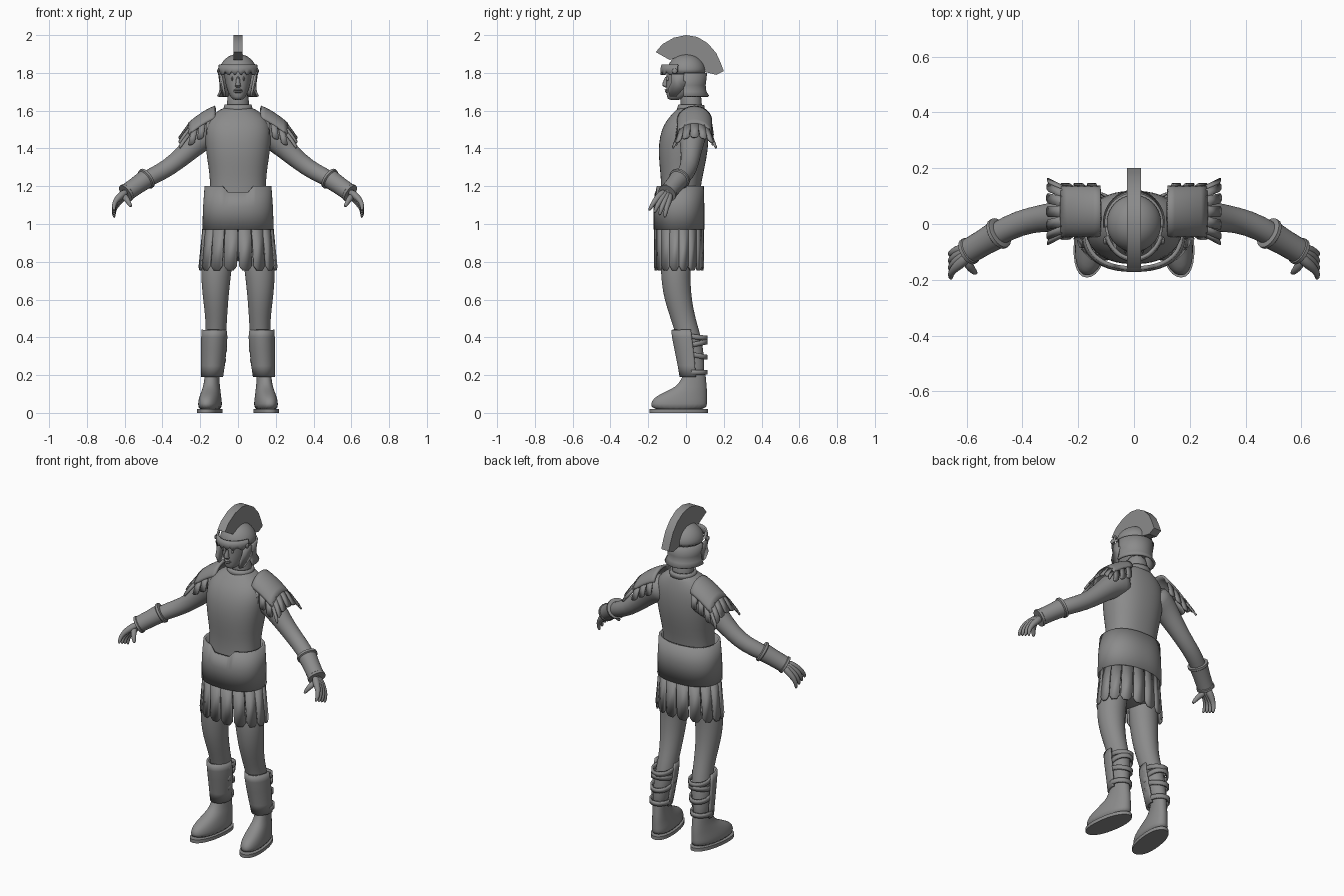
import bpy, bmesh
from math import sin, cos, pi, radians
from mathutils import Vector, Matrix

if "Cube" in bpy.data.objects:
    bpy.data.objects.remove(bpy.data.objects["Cube"])

grey = bpy.data.materials.new("plain_grey")
grey.use_nodes = True
grey.diffuse_color = (0.26, 0.26, 0.26, 1)
grey.node_tree.nodes["Principled BSDF"].inputs["Base Color"].default_value = grey.diffuse_color
parts = []


def finish(name, bm, mirror=False, thick=0, smooth=0):
    """Turn a bmesh into a named object with its modifiers."""
    bmesh.ops.recalc_face_normals(bm, faces=bm.faces)
    mesh = bpy.data.meshes.new(name)
    bm.to_mesh(mesh)
    bm.free()
    mesh.materials.append(grey)
    ob = bpy.data.objects.new(name, mesh)
    bpy.context.collection.objects.link(ob)
    parts.append(ob)
    if mirror:
        ob.modifiers.new("mirror", "MIRROR").use_mirror_merge = False
    if thick:
        mod = ob.modifiers.new("thickness", "SOLIDIFY")
        mod.thickness, mod.offset = thick, 0
    if smooth:
        mod = ob.modifiers.new("smooth", "SUBSURF")
        mod.levels = mod.render_levels = smooth
    return ob


def bridge(bm, rings, closed=True, cap=True):
    """Skin a series of point rings."""
    rows = [[bm.verts.new(p) for p in ring] for ring in rings]
    n = len(rows[0])
    for low, high in zip(rows, rows[1:]):
        for i in range(n if closed else n - 1):
            j = (i + 1) % n
            bm.faces.new((low[i], low[j], high[j], high[i]))
    if closed and cap:
        bm.faces.new(rows[0])
        bm.faces.new(rows[-1])


def stack(name, levels, arc=None, cap=True, power=2, seg=28, warp=None, **kw):
    """Horizontal ovals given as (z, front y, back y, centre x, half width)."""
    a0, a1 = [radians(a) for a in arc or (0, 360)]
    count = seg + 1 if arc else seg

    def curve(v):
        return abs(v) ** (2 / power) * (1 if v > 0 else -1)

    rings = []
    for z, front, back, cx, rx in levels:
        ring = []
        for i in range(count):
            a = a0 + (a1 - a0) * i / seg
            p = Vector((cx + rx * curve(cos(a)),
                        (front + back) / 2 + (back - front) / 2 * curve(sin(a)), z))
            ring.append(warp(p) if warp else p)
        rings.append(ring)
    bm = bmesh.new()
    bridge(bm, rings, closed=not arc, cap=cap)
    return finish(name, bm, **kw)


def tube(bm, path, seg=12):
    """Round limb through (point, radius) pairs."""
    pts = [Vector(p) for p, r in path]
    rings = []
    for i, (p, r) in enumerate(path):
        d = (pts[min(i + 1, len(pts) - 1)] - pts[max(i - 1, 0)]).normalized()
        u = d.cross(Vector((0, 1, 0))).normalized()
        v = u.cross(d)
        rings.append([pts[i] + r * (u * cos(t) + v * sin(t))
                      for t in (2 * pi * k / seg for k in range(seg))])
    bridge(bm, rings)


def strap(bm, top, down, side, flare=1.0):
    """Hanging leather strip with a clipped end."""
    outline = [(-.5, 0), (.5, 0), (.5 * flare, .9), (.25, 1), (-.25, 1), (-.5 * flare, .9)]
    bm.faces.new([bm.verts.new(top + side * s + down * t) for s, t in outline])


# torso and hips
stack("torso", [(.8, -.11, .05, 0, .12), (.9, -.14, .07, 0, .155), (1.05, -.14, .07, 0, .155),
                (1.18, -.13, .075, 0, .148), (1.26, -.135, .09, 0, .15), (1.35, -.145, .11, 0, .165),
                (1.43, -.145, .12, 0, .175), (1.5, -.13, .12, 0, .178), (1.555, -.1, .112, 0, .16),
                (1.59, -.065, .1, 0, .12), (1.625, -.035, .09, 0, .066)],
      power=2.3, smooth=1)
stack("collar", [(1.6, -.045, .095, 0, .074), (1.63, -.035, .09, 0, .066)],
      cap=False, thick=.012)


# waist wrap with a notch at the front
def notch(p):
    if p.y < 0 and p.z > 1.19:
        p.z -= .035 * max(0, min(1, (.08 - abs(p.x)) / .03))
    return p


stack("waist_wrap", [(.97, -.165, .09, 0, .182), (1.09, -.165, .09, 0, .178),
                     (1.2, -.158, .088, 0, .17)],
      cap=False, power=2.3, seg=72, warp=notch, thick=.014)

# skirt of leather strips
bm = bmesh.new()
strips = 16


def waist_point(a, rx, z):
    return Vector((rx * cos(a), -.037 + .125 * sin(a), z))


for i in range(strips):
    a, half = 2 * pi * (i + .5) / strips, pi / strips
    top = waist_point(a, .18, .985)
    side = waist_point(a + half, .18, 0) - waist_point(a - half, .18, 0)
    strap(bm, top, waist_point(a, .203, .755) - top, side * .97, 1.02)
finish("skirt_strips", bm, thick=.01)

# legs
stack("legs", [(.88, -.13, .04, .1, .085), (.76, -.135, .022, .115, .081), (.68, -.128, .025, .118, .075),
               (.6, -.115, .03, .118, .067), (.5, -.082, .05, .115, .057), (.42, -.055, .075, .117, .055),
               (.34, -.04, .092, .123, .055), (.26, -.022, .097, .132, .046), (.16, -.01, .1, .138, .037)],
      mirror=True, smooth=1)


# boots, toes turned out
def turn_out(p):
    p.x -= (p.y - .05) * .13
    return p


stack("boots", [(.012, -.185, .112, .137, .06), (.05, -.188, .112, .137, .06),
                (.078, -.172, .112, .137, .056), (.1, -.135, .112, .137, .051),
                (.125, -.08, .111, .137, .046), (.15, -.04, .109, .137, .041),
                (.2, -.014, .104, .137, .038), (.23, -.012, .102, .137, .036)],
      power=2.2, warp=turn_out, mirror=True, smooth=1)
stack("soles", [(0, -.192, .116, .137, .064), (.02, -.192, .116, .137, .064)],
      power=2.2, warp=turn_out, mirror=True)

# shin guards with straps and studs
stack("shin_guards", [(.19, -.028, .108, .137, .052), (.25, -.038, .108, .133, .057),
                      (.34, -.056, .105, .128, .062), (.4, -.068, .1, .126, .063), (.44, -.072, .095, .126, .06)],
      arc=(170, 370), mirror=True, thick=.012)
for i, (z, tilt) in enumerate([(.215, 0), (.31, -.2), (.36, .2), (.405, -.12)]):
    def slant(p, tilt=tilt):
        p.z += tilt * (p.y - .03)
        return p
    cx = .137 - (z - .2) * .07
    stack("shin_strap_%d" % (i + 1), [(z - .013, -.02, .108, cx, .055), (z + .013, -.02, .108, cx, .056)],
          cap=False, warp=slant, mirror=True, thick=.01)


def studs(name, places, radius):
    bm = bmesh.new()
    for p in places:
        bmesh.ops.create_uvsphere(bm, u_segments=12, v_segments=8, radius=radius,
                                  matrix=Matrix.Translation(p) @ Matrix.Diagonal((.45, 1, 1, 1)))
    finish(name, bm, mirror=True)


studs("shin_studs", [(.065, .01, .4), (.066, .015, .34), (.073, .025, .28)], .02)

# arms
bm = bmesh.new()
tube(bm, [((.1, .03, 1.5), .085), ((.155, .035, 1.48), .08), ((.205, .032, 1.445), .067),
          ((.28, .026, 1.37), .053), ((.37, .016, 1.295), .046), ((.45, -.012, 1.255), .046),
          ((.53, -.06, 1.21), .04), ((.61, -.11, 1.15), .03)], 20)
finish("arms", bm, mirror=True, smooth=1)

# forearm guards with rolled rims
bm = bmesh.new()
start, end = Vector((.478, -.03, 1.245)), Vector((.596, -.1, 1.162))
profile = [(0, .05), (.02, .058), (.1, .058), (.13, .051), (.5, .047), (.9, .046), (.92, .05), (1, .05)]
tube(bm, [(start.lerp(end, t), r) for t, r in profile], 24)
finish("forearm_guards", bm, mirror=True)

# hands: four curled fingers running back to the wrist, and a thumb
bm = bmesh.new()
across = Vector((0, -.9, .4))
joints = [((.59, -.098, 1.168), .4, .022), ((.625, -.118, 1.135), .85, .02), ((.648, -.132, 1.11), 1, .015),
          ((.659, -.145, 1.08), 1.2, .012), ((.655, -.155, 1.05), 1.35, .007)]
for i in range(4):
    offset = across * (i - 1.5) * .023
    tube(bm, [(Vector(p) + offset * spread, r) for p, spread, r in joints], 10)
tube(bm, [((.605, -.115, 1.15), .02), ((.592, -.15, 1.135), .017),
          ((.577, -.168, 1.112), .013), ((.565, -.178, 1.088), .008)], 10)
finish("hands", bm, mirror=True, smooth=1)


# shoulder plates draped over the arms
def drape(t, a):
    return Vector((.12 + .14 * t, .045 + .087 * sin(a),
                   1.62 - .055 * t - .035 * t * t - .075 * (1 - cos(a))))


bm = bmesh.new()
bridge(bm, [[drape(t / 6, radians(a)) for a in range(-80, 81, 10)] for t in range(7)], closed=False)
finish("shoulder_plates", bm, mirror=True, thick=.014)

bm = bmesh.new()
for a in range(-72, 73, 24):
    r = radians(a)
    strap(bm, drape(.97, r), Vector((.055, .03 * sin(r), -.075)), Vector((0, .034 * cos(r) + .006, -.025 * sin(r))))
for edge in (-1, 1):
    for t in (.2, .5, .8):
        strap(bm, drape(t, radians(78 * edge)), Vector((.02 * t, .012 * edge, -.075)), Vector((.034, 0, -.01)))
finish("shoulder_strips", bm, mirror=True, thick=.01)

# neck, head and face
stack("neck", [(1.56, -.03, .09, 0, .065), (1.62, -.025, .085, 0, .058), (1.72, -.04, .08, 0, .058)], smooth=1)
stack("head", [(1.655, -.092, -.03, 0, .024), (1.672, -.102, .01, 0, .04), (1.7, -.104, .05, 0, .054),
               (1.74, -.106, .08, 0, .066), (1.775, -.103, .09, 0, .072), (1.81, -.108, .095, 0, .075),
               (1.86, -.075, .08, 0, .06)], power=2.2, smooth=1)
stack("nose", [(1.722, -.112, -.09, 0, .015), (1.732, -.129, -.09, 0, .017), (1.745, -.126, -.09, 0, .012),
               (1.785, -.11, -.09, 0, .009)], seg=10, smooth=1)
stack("lips", [(1.694, -.106, -.08, 0, .018), (1.7, -.113, -.08, 0, .023), (1.705, -.109, -.08, 0, .024),
               (1.71, -.114, -.08, 0, .022), (1.716, -.107, -.08, 0, .016)], seg=14)
studs("eyes", [(.031, -.095, 1.769)], .011)

# helmet: dome, neck guard, brow band, cheek guards
stack("helmet_dome", [(1.785, -.1, .106, 0, .1), (1.82, -.102, .106, 0, .1), (1.85, -.092, .096, 0, .09),
                      (1.878, -.068, .072, 0, .066), (1.893, -.042, .046, 0, .04), (1.9, -.012, .014, 0, .012)],
      smooth=1)
stack("neck_guard", [(1.675, -.11, .118, 0, .106), (1.7, -.1, .102, 0, .094), (1.735, -.095, .098, 0, .091),
                     (1.8, -.1, .106, 0, .1)], arc=(-8, 188), thick=.012)


def scallop(p):
    if p.z < 1.8:
        p.z += .008 * cos(p.x * 190)
    return p


stack("brow_band", [(1.797, -.13, .13, 0, .108), (1.82, -.13, .13, 0, .106), (1.843, -.124, .124, 0, .102)],
      arc=(200, 340), seg=42, warp=scallop, thick=.012)
studs("helmet_rivets", [(.104, -.06, 1.81)], .014)

bm = bmesh.new()
bm.faces.new([bm.verts.new(p) for p in [(.098, .01, 1.795), (.092, -.075, 1.795), (.083, -.075, 1.755),
              (.078, -.095, 1.715), (.068, -.085, 1.675), (.076, -.05, 1.675), (.09, -.01, 1.72)]])
finish("cheek_guards", bm, mirror=True, thick=.012)

# helmet crest
outline = [(-.16, 1.91), (-.125, 1.952), (-.065, 1.986), (0, 2), (.06, 1.99), (.115, 1.957), (.16, 1.905),
           (.185, 1.85), (.2, 1.81), (.16, 1.79), (.1, 1.805), (.085, 1.85), (.05, 1.885), (0, 1.895),
           (-.045, 1.885), (-.085, 1.868), (-.13, 1.893)]
bm = bmesh.new()
bridge(bm, [[(x, y, z) for y, z in outline] for x in (-.025, .025)])
finish("helmet_crest", bm)

# soft shading with crisp edges
bpy.ops.object.select_all(action="DESELECT")
for ob in parts:
    ob.select_set(True)
bpy.context.view_layer.objects.active = parts[0]
bpy.ops.object.shade_smooth_by_angle(angle=radians(40))
